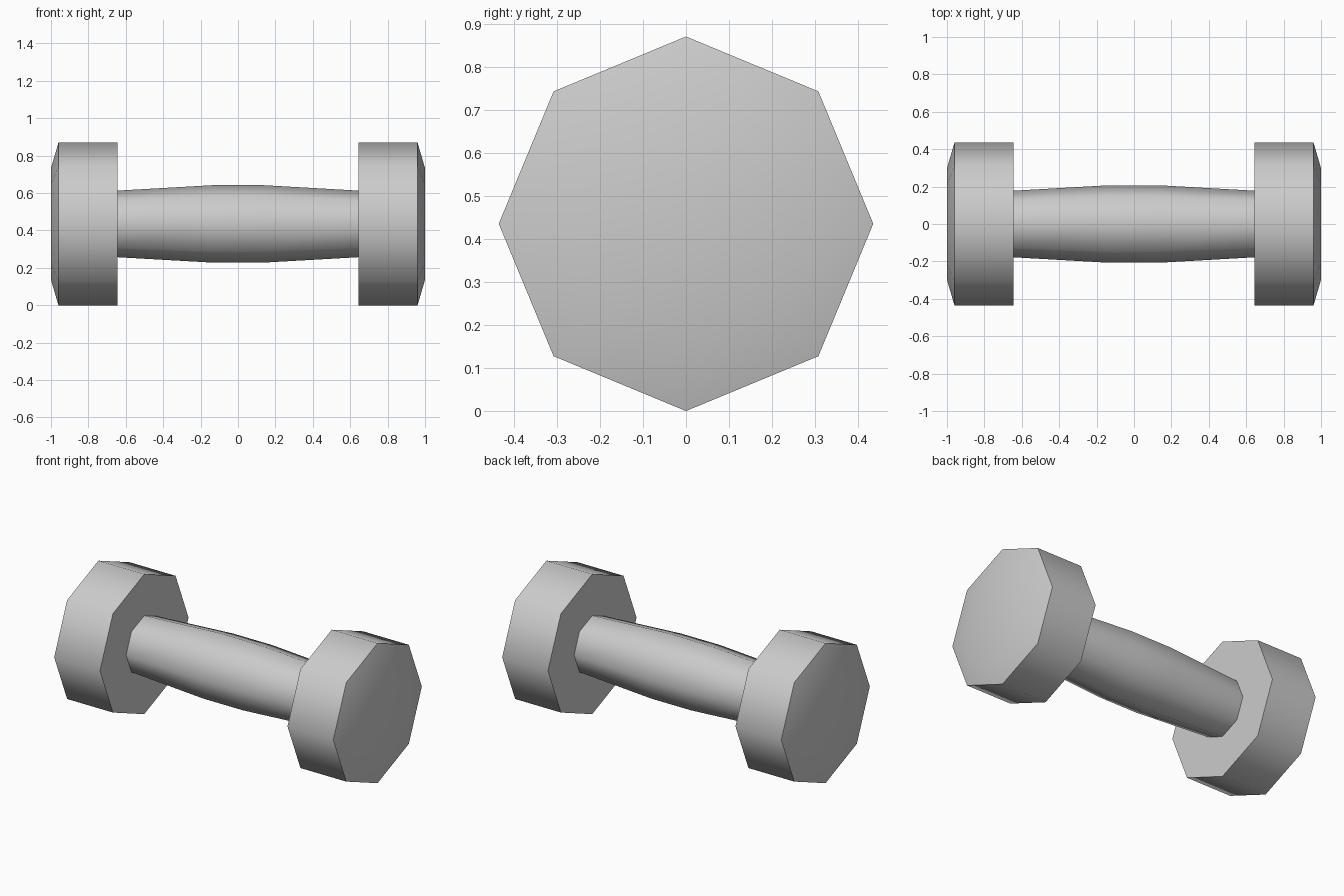
import bpy, bmesh, math

if "Cube" in bpy.data.objects:
    bpy.data.objects.remove(bpy.data.objects["Cube"])

SIDES = 8
CENTRE_Z = 0.435


def lathe_x(name, profile, cap_end=False):
    """Turn an (x, radius) profile into an eight-sided body along the x axis."""
    bm = bmesh.new()
    rings = []
    for x, r in profile:
        ring = []
        for i in range(SIDES):
            a = 2 * math.pi * i / SIDES
            ring.append(bm.verts.new((x, r * math.sin(a), r * math.cos(a))))
        rings.append(ring)
    for a, b in zip(rings, rings[1:]):
        for i in range(SIDES):
            j = (i + 1) % SIDES
            bm.faces.new((a[i], a[j], b[j], b[i]))
    if cap_end:
        bm.faces.new(rings[-1])
    bmesh.ops.recalc_face_normals(bm, faces=bm.faces)
    # normals must point away from the axis
    bm.normal_update()
    side = max(bm.faces, key=lambda f: abs(f.normal.yz.length))
    if side.normal.yz.dot(side.calc_center_median().yz) < 0:
        bmesh.ops.reverse_faces(bm, faces=bm.faces)
    mesh = bpy.data.meshes.new(name)
    bm.to_mesh(mesh)
    bm.free()
    obj = bpy.data.objects.new(name, mesh)
    obj.location.z = CENTRE_Z
    bpy.context.collection.objects.link(obj)
    bpy.ops.object.select_all(action='DESELECT')
    obj.select_set(True)
    bpy.context.view_layer.objects.active = obj
    bpy.ops.object.shade_smooth_by_angle(angle=math.radians(50))
    return obj


# Handle, slightly swollen in the middle
lathe_x("handle", [(-0.645, 0.178), (-0.135, 0.207), (0.135, 0.207), (0.645, 0.178)])

# Weights with a shallow chamfered outer face
for name, s in (("left_weight", -1), ("right_weight", 1)):
    lathe_x(name, [(s * 0.645, 0.178), (s * 0.645, 0.435),
                   (s * 0.96, 0.435), (s * 1.0, 0.298)], cap_end=True)
